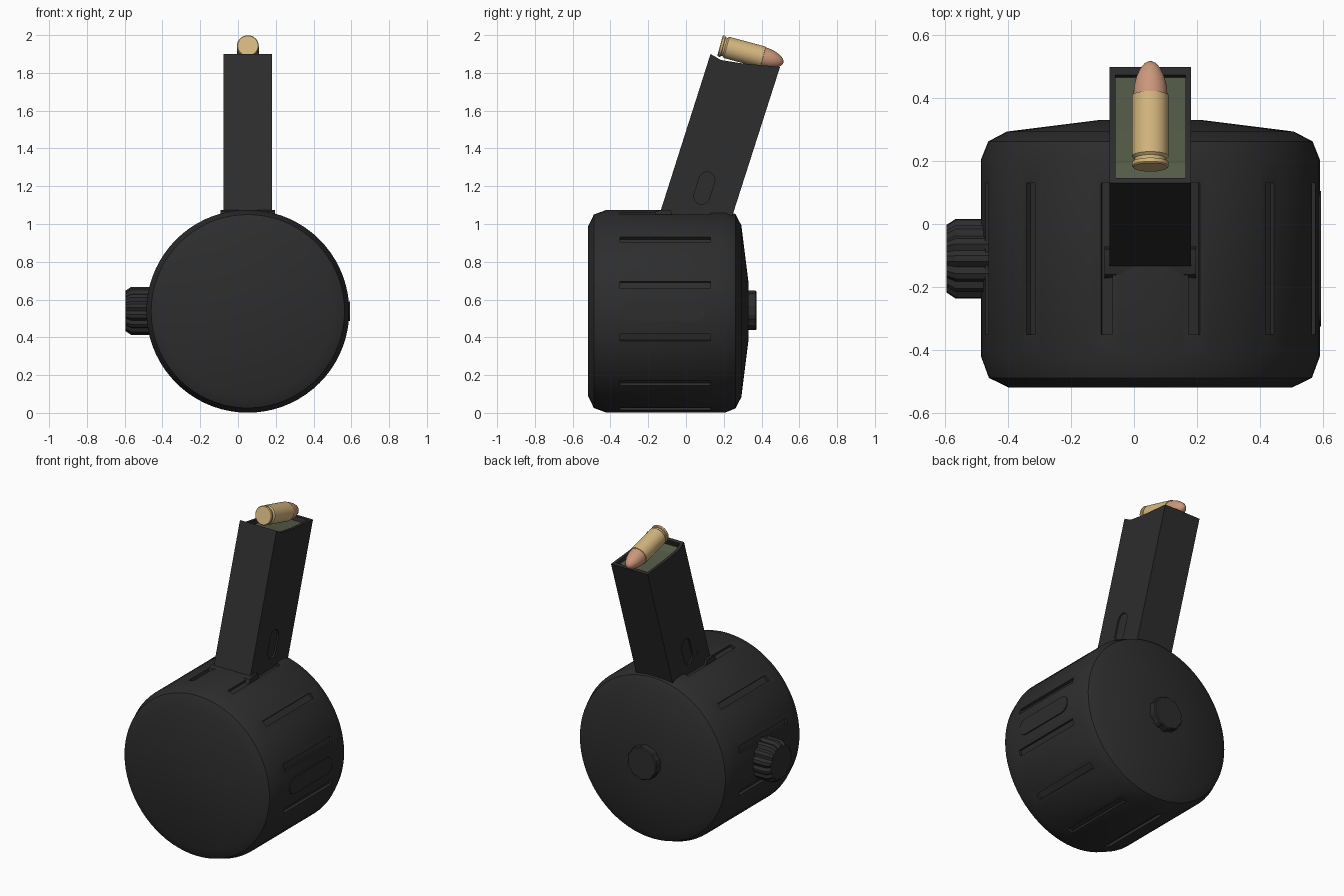
import bpy, bmesh, math
from mathutils import Vector, Matrix

if "Cube" in bpy.data.objects:
    bpy.data.objects.remove(bpy.data.objects["Cube"])

CX, CZ, R = 0.052, 0.538, 0.537     # drum axis and radius


def material(name, rgb):
    m = bpy.data.materials.new(name)
    m.diffuse_color = (*rgb, 1)
    m.use_nodes = True
    m.node_tree.nodes["Principled BSDF"].inputs["Base Color"].default_value = m.diffuse_color
    return m


BLACK = material("black polymer", (0.026, 0.026, 0.027))
GREEN = material("olive follower", (0.088, 0.105, 0.062))
BRASS = material("brass", (0.66, 0.47, 0.21))
COPPER = material("copper", (0.60, 0.31, 0.20))


def finish(bm, name, mats, angle=None):
    bmesh.ops.recalc_face_normals(bm, faces=bm.faces)
    me = bpy.data.meshes.new(name)
    bm.to_mesh(me)
    bm.free()
    ob = bpy.data.objects.new(name, me)
    bpy.context.collection.objects.link(ob)
    for m in mats:
        me.materials.append(m)
    if angle:
        smooth(ob, angle)
    return ob


def smooth(ob, angle):
    bpy.ops.object.select_all(action='DESELECT')
    bpy.context.view_layer.objects.active = ob
    ob.select_set(True)
    bpy.ops.object.shade_smooth_by_angle(angle=math.radians(angle))


def lathe(name, profile, origin, axis, n, mats, angle=None, flute=0, split=None):
    """Revolve (distance, radius) pairs about an axis; flute dents every third column."""
    bm = bmesh.new()
    mat = Matrix.Translation(origin) @ Vector(axis).to_track_quat('Z', 'Y').to_matrix().to_4x4()
    rings = []
    for d, r in profile:
        ring = []
        for i in range(n):
            a = 2 * math.pi * i / n
            q = r - (flute if i % 3 == 0 else 0)
            ring.append(bm.verts.new(mat @ Vector((q * math.cos(a), q * math.sin(a), d))))
        rings.append(ring)
    for k in range(len(rings) - 1):
        for i in range(n):
            j = (i + 1) % n
            f = bm.faces.new((rings[k][i], rings[k][j], rings[k + 1][j], rings[k + 1][i]))
            f.material_index = int(split is not None and k >= split)
    bm.faces.new(rings[0])
    bm.faces.new(rings[-1]).material_index = int(split is not None)
    return finish(bm, name, mats, angle)


def extrude_x(bm, yz, x0, x1):
    """Prism with a side outline in y, z."""
    a = [bm.verts.new((x0, y, z)) for y, z in yz]
    b = [bm.verts.new((x1, y, z)) for y, z in yz]
    n = len(yz)
    bm.faces.new(a)
    bm.faces.new(b[::-1])
    for i in range(n):
        bm.faces.new((a[i], a[(i + 1) % n], b[(i + 1) % n], b[i]))


def stadium(cy, cz, half_w, half_l, tilt, n=8):
    """Rounded slot outline, long along z before tilting toward +y."""
    pts = []
    for s in (0, 1):
        for i in range(n + 1):
            a = math.pi * (s + i / n)
            y = half_w * math.cos(a)
            z = half_w * math.sin(a) + (half_l - half_w) * (1 - 2 * s)
            pts.append((cy + y * math.cos(tilt) + z * math.sin(tilt),
                        cz - y * math.sin(tilt) + z * math.cos(tilt)))
    return pts


def cut(ob, cutter, angle):
    mod = ob.modifiers.new("cut", 'BOOLEAN')
    mod.object = cutter
    mod.solver = 'EXACT'
    bpy.context.view_layer.objects.active = ob
    bpy.ops.object.select_all(action='DESELECT')
    ob.select_set(True)
    bpy.ops.object.modifier_apply(modifier=mod.name)
    bpy.data.objects.remove(cutter)
    smooth(ob, angle)


# Drum body with twelve shallow grooves around the rim
drum = lathe("drum_body",
             [(-0.518, 0.45), (-0.488, 0.512), (-0.42, R), (0.205, R),
              (0.262, 0.514), (0.293, 0.455), (0.33, 0.16)],
             (CX, 0, CZ), (0, 1, 0), 72, [BLACK])
bm = bmesh.new()
for k in range(12):
    spin = Matrix.Translation((CX, 0, CZ)) @ Matrix.Rotation(math.radians(15 + 30 * k), 4, 'Y')
    place = Matrix.Translation((0, -0.11, R + 0.005)) @ Matrix.Diagonal((0.038, 0.48, 0.045, 1))
    bmesh.ops.create_cube(bm, size=1, matrix=spin @ place)
cut(drum, finish(bm, "groove_cutter", [BLACK]), 38)

# Thin rounded pad on the right of the drum
bm = bmesh.new()
extrude_x(bm, stadium(-0.11, CZ, 0.052, 0.215, math.pi / 2), CX + R - 0.03, CX + R + 0.004)
finish(bm, "side_pad", [BLACK], 30)

# Fluted winding knob on the left, cover knob on the back
lathe("winding_knob", [(-0.02, 0.128), (0.085, 0.128), (0.115, 0.108)],
      (-0.48, -0.11, CZ + 0.002), (-1, 0, 0), 42, [BLACK], 25, flute=0.012)
lathe("back_knob", [(0, 0.106), (0.042, 0.106), (0.048, 0.1)],
      (CX, 0.325, CZ + 0.005), (0, 1, 0), 30, [BLACK], 25, flute=0.007)

# Collar where the feed tower meets the drum
bm = bmesh.new()
extrude_x(bm, [(-0.175, 1.03), (-0.16, 1.066), (-0.13, 1.074), (-0.08, 1.074), (-0.07, 1.03)],
          CX - 0.145, CX + 0.145)
finish(bm, "tower_collar", [BLACK], 30)

# Hollow sloping feed tower with a dipped rim
SL = 0.32
W = 0.129
tower_side = [(-0.163, 0.98), (0.13, 1.90), (0.185, 1.868), (0.30, 1.85), (0.498, 1.832), (0.225, 0.98)]
bm = bmesh.new()
extrude_x(bm, tower_side, CX - W, CX + W)
tower = finish(bm, "feed_tower", [BLACK])

bm = bmesh.new()
extrude_x(bm, [(0.02, 1.5), (0.02 + 0.5 * SL, 2.0), (0.525, 2.0), (0.365, 1.5)],
          CX - W + 0.018, CX + W - 0.018)
tilt = math.atan(SL)
for s in (-1, 1):
    slot = stadium(0.097, 1.19, 0.042, 0.088, tilt)
    extrude_x(bm, slot, CX + s * (W - 0.01), CX + s * (W + 0.02))
hole = stadium(-0.005, 1.14, 0.011, 0.0111, 0)
extrude_x(bm, hole, CX - W - 0.02, CX - W + 0.01)
cut(tower, finish(bm, "tower_cutter", [BLACK]), 30)

# Follower filling the tower just under the rim
bm = bmesh.new()
extrude_x(bm, [(0.024, 1.5), (0.139, 1.86), (0.19, 1.84), (0.30, 1.825), (0.466, 1.81), (0.367, 1.5)],
          CX - W + 0.0185, CX + W - 0.0185)
finish(bm, "follower", [GREEN])

# Cartridge: rimmed brass case and copper nose
lathe("cartridge",
      [(0, 0.054), (0.004, 0.058), (0.016, 0.058), (0.018, 0.05), (0.028, 0.05), (0.036, 0.058),
       (0.235, 0.058), (0.236, 0.054), (0.265, 0.052), (0.295, 0.045), (0.322, 0.033),
       (0.34, 0.019), (0.347, 0.006)],
      (CX, 0.18, 1.944), (0, math.cos(math.radians(15)), -math.sin(math.radians(15))),
      32, [BRASS, COPPER], 35, split=7)
